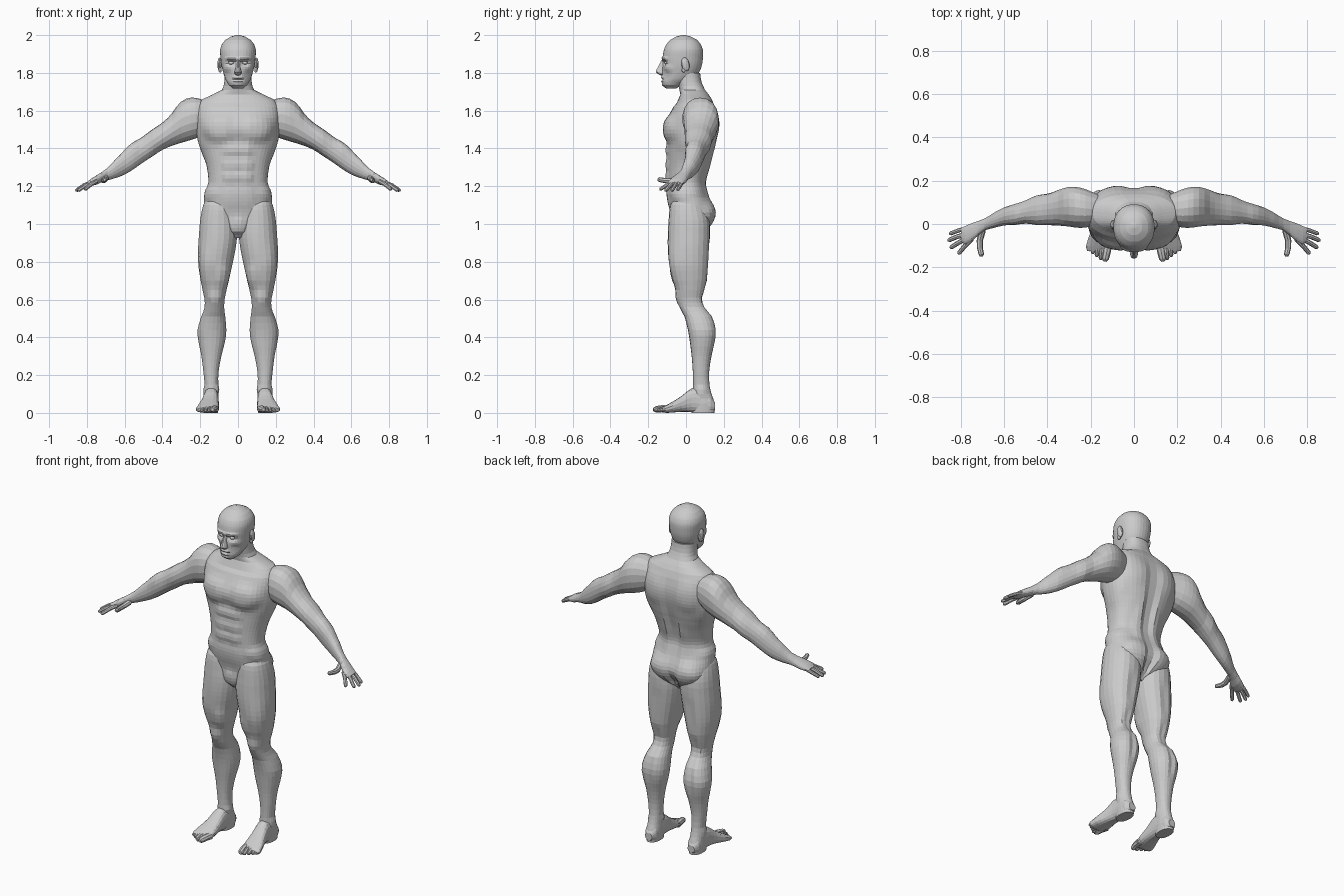
import bpy, bmesh, math
from mathutils import Vector

skin = bpy.data.materials.new("grey_clay")
skin.diffuse_color = (0.6, 0.6, 0.6, 1)

VERTICAL = lambda t, a, b: Vector((a, b, t))   # slices stacked along z
DEPTH = lambda t, a, b: Vector((a, t, b))      # slices along y
SIDEWAYS = lambda t, a, b: Vector((t, a, b))   # slices along x


def finish(name, bm, mirror):
    bmesh.ops.recalc_face_normals(bm, faces=bm.faces)
    me = bpy.data.meshes.new(name)
    bm.to_mesh(me)
    bm.free()
    me.materials.append(skin)
    ob = bpy.data.objects.new(name, me)
    bpy.context.collection.objects.link(ob)
    if mirror:
        ob.modifiers.new("mirror", 'MIRROR').use_mirror_merge = False
    return ob


def skin_rings(bm, rings):
    """Bridge rings of points with quads and cap both ends."""
    vs = [[bm.verts.new(p) for p in r] for r in rings]
    n = len(vs[0])
    for r, s in zip(vs, vs[1:]):
        for i in range(n):
            j = (i + 1) % n
            bm.faces.new((r[i], r[j], s[j], s[i]))
    bm.faces.new(vs[0])
    bm.faces.new(vs[-1])


def resample(rings, step):
    """Catmull-Rom through the section table."""
    P = [Vector(r) for r in rings]
    P = [P[0]] + P + [P[-1]]
    out = []
    for a, b, c, d in zip(P, P[1:], P[2:], P[3:]):
        k = max(1, round(abs(c[0] - b[0]) / step))
        for i in range(k):
            t = i / k
            q = b * 2 + (c - a) * t + (a * 2 - b * 5 + c * 4 - d) * t**2 \
                + (b * 3 - a - c * 3 + d) * t**3
            q = q * 0.5
            q[0] = b[0] + (c[0] - b[0]) * t
            out.append(q)
    return out + [P[-1]]


def loft(name, rings, place, n=24, step=0.03, power=2.3, bumps=(), mirror=False):
    """Section = (position, centre, half width, low, high); bumps = (centre, radii, height)."""
    def power_sign(v):
        return math.copysign(abs(v) ** (2 / power), v)
    out = []
    for t, c, r, lo, hi in resample(rings, step):
        mid, h = (lo + hi) / 2, max((hi - lo) / 2, 0.001)
        r = max(r, 0.001)
        ring = []
        for i in range(n):
            ang = 2 * math.pi * (i + 0.5) / n
            da, db = r * power_sign(math.cos(ang)), h * power_sign(math.sin(ang))
            p = place(t, c + da, mid + db)
            nrm = (place(0, da / r**2, db / h**2)).normalized()
            amount = 0
            for ctr, rad, height in bumps:
                q = (abs(p.x), p.y, p.z)
                d = sum(((q[k] - ctr[k]) / rad[k]) ** 2 for k in range(3))
                amount += height * math.exp(-d * d)
            ring.append(p + nrm * amount)
        out.append(ring)
    bm = bmesh.new()
    skin_rings(bm, out)
    return finish(name, bm, mirror)


def digits(name, paths, n=8):
    """Tapered tubes with rounded tips; each path = (points, radius)."""
    bm = bmesh.new()
    for pts, rad in paths:
        P = [Vector(p) for p in pts]
        axis = (P[-1] - P[0]).normalized()
        u = axis.cross(Vector((0, 0, 1))).normalized()
        v = u.cross(axis)
        k = len(P)
        secs = [(p, rad * (1.05 - 0.2 * i / (k - 1))) for i, p in enumerate(P)]
        secs[-1] = (P[-1] - axis * rad * 0.7, rad * 0.88)
        secs.append((P[-1], rad * 0.45))
        skin_rings(bm, [[p + (u * math.cos(a) + v * math.sin(a)) * s
                         for a in (2 * math.pi * i / n for i in range(n))] for p, s in secs])
    return finish(name, bm, True)


def ball(name, loc, scale, rot=0, seg=12):
    bm = bmesh.new()
    bmesh.ops.create_uvsphere(bm, u_segments=seg, v_segments=8, radius=1)
    ca, sa = math.cos(rot), math.sin(rot)
    for v in bm.verts:
        x, y, z = (v.co[k] * scale[k] for k in range(3))
        v.co = Vector((x, y * ca - z * sa, y * sa + z * ca)) + Vector(loc)
    return finish(name, bm, True)


# Torso with neck: chest, belly, back and buttock muscles
muscles = [
    ((.095, -.10, 1.505), (.092, .10, .068), .024),                 # chest
    ((0, -.12, 1.50), (.014, .06, .09), -.012),                     # breastbone
    ((0, .15, 1.40), (.026, .10, .27), -.022),                      # spine
    ((.055, .12, 1.22), (.035, .08, .12), .008),                    # lower back
    ((.115, .16, 1.54), (.07, .07, .09), .010),                     # shoulder blade
    ((.19, .05, 1.43), (.05, .09, .09), .008),                      # flank
    ((.088, .13, 1.035), (.078, .09, .085), .030),                  # buttock
    ((0, .15, 1.02), (.018, .09, .10), -.035),                      # cleft
    ((.150, -.02, 1.165), (.06, .09, .035), .009),                  # hip
    ((0, -.10, 1.232), (.014, .04, .014), -.010),                   # navel
    ((0, -.08, .985), (.045, .06, .05), .014),                      # groin
    ((.03, -.04, 1.665), (.10, .03, .012), .006),                   # collarbone
]
muscles += [((.042, -.10, z), (.036, .06, .033), .010) for z in (1.39, 1.315, 1.25)]
muscles += [((.042, -.10, 1.14), (.05, .06, .06), .006)]
loft("torso", [
    (.925, 0, .035, -.04, .06), (.96, 0, .09, -.065, .10), (1.04, 0, .172, -.08, .13),
    (1.10, 0, .182, -.09, .13), (1.16, 0, .170, -.098, .112), (1.22, 0, .157, -.10, .10),
    (1.30, 0, .165, -.10, .122), (1.38, 0, .186, -.10, .148), (1.44, 0, .205, -.10, .163),
    (1.50, 0, .218, -.102, .172), (1.56, 0, .222, -.095, .170), (1.62, 0, .215, -.067, .155),
    (1.66, 0, .19, -.035, .138), (1.685, 0, .135, -.03, .122), (1.71, 0, .086, -.035, .102),
    (1.75, 0, .073, -.045, .083), (1.80, 0, .07, -.05, .075)],
    VERTICAL, n=44, step=.02, power=2.4, bumps=muscles)

# Head with brow, eye sockets, cheeks, lips and chin
face = [
    ((.035, -.12, 1.876), (.034, .04, .011), .008), ((.036, -.12, 1.853), (.022, .04, .014), -.013),
    ((.055, -.09, 1.825), (.024, .04, .02), .005), ((0, -.13, 1.776), (.026, .03, .007), .007),
    ((0, -.13, 1.765), (.03, .03, .004), -.004), ((0, -.13, 1.755), (.022, .03, .006), .006),
    ((0, -.12, 1.733), (.025, .03, .013), .005), ((.05, -.11, 1.79), (.02, .04, .03), -.005)]
loft("head", [
    (1.718, 0, .028, -.105, -.05), (1.735, 0, .048, -.122, -.02), (1.765, 0, .066, -.127, .03),
    (1.80, 0, .078, -.126, .068), (1.84, 0, .088, -.124, .084), (1.88, 0, .093, -.124, .090),
    (1.92, 0, .095, -.118, .090), (1.95, 0, .086, -.105, .079), (1.975, 0, .066, -.082, .058),
    (1.992, 0, .038, -.052, .026), (2.0, 0, .01, -.02, -.004)],
    VERTICAL, n=36, step=.009, power=2.2, bumps=face)
loft("nose", [
    (1.787, 0, .010, -.135, -.10), (1.795, 0, .020, -.150, -.10), (1.805, 0, .019, -.161, -.10),
    (1.83, 0, .012, -.149, -.10), (1.868, 0, .010, -.131, -.10)], VERTICAL, n=12, step=.012)
ball("eyes", (.035, -.101, 1.853), (.016, .013, .010))
ball("ears", (.097, -.003, 1.845), (.012, .021, .037), .2)
ball("ear_lobes", (.095, -.012, 1.815), (.009, .011, .013))

# Arms from shoulder to palm
loft("arms", [
    (.12, .07, .05, 1.51, 1.63), (.20, .07, .082, 1.465, 1.662), (.25, .075, .094, 1.445, 1.666),
    (.30, .08, .092, 1.43, 1.642), (.35, .075, .083, 1.415, 1.588), (.40, .068, .068, 1.395, 1.537),
    (.45, .063, .064, 1.36, 1.502), (.50, .055, .054, 1.328, 1.466), (.55, .045, .048, 1.292, 1.432),
    (.60, .035, .042, 1.262, 1.39), (.65, .016, .035, 1.243, 1.341), (.69, -.002, .028, 1.232, 1.298),
    (.72, -.02, .034, 1.222, 1.275), (.75, -.038, .042, 1.208, 1.257),
    (.78, -.052, .043, 1.201, 1.238), (.80, -.05, .032, 1.198, 1.222)],
    SIDEWAYS, n=18, step=.026, power=2.2, mirror=True, bumps=[
        ((.30, .08, 1.62), (.07, .10, .08), .006), ((.42, .02, 1.46), (.06, .06, .06), .006),
        ((.42, .12, 1.42), (.07, .06, .06), .006), ((.355, .07, 1.58), (.025, .12, .05), -.006),
        ((.57, .03, 1.41), (.04, .06, .05), .006)])

# Fingers and thumb
digits("fingers", [
    ([(.765, -.022, 1.222), (.805, -.028, 1.206), (.853, -.045, 1.180)], .0105),
    ([(.765, -.045, 1.224), (.815, -.058, 1.205), (.860, -.076, 1.176)], .0115),
    ([(.765, -.062, 1.224), (.805, -.083, 1.205), (.849, -.110, 1.176)], .0115),
    ([(.75, -.070, 1.226), (.780, -.100, 1.208), (.812, -.138, 1.182)], .0115),
    ([(.70, -.03, 1.242), (.712, -.075, 1.230), (.712, -.110, 1.230), (.706, -.150, 1.234)], .015)])

# Legs from hip to heel
loft("legs", [
    (1.16, .105, .05, -.05, .07), (1.10, .104, .081, -.083, .10), (1.02, .105, .096, -.092, .125),
    (.95, .105, .102, -.096, .128), (.87, .112, .100, -.096, .125), (.78, .120, .090, -.088, .120),
    (.70, .123, .075, -.070, .112), (.65, .124, .064, -.055, .100), (.61, .124, .055, -.045, .090),
    (.56, .125, .052, -.034, .102), (.51, .131, .064, -.008, .140), (.44, .138, .077, .010, .160),
    (.38, .139, .071, .020, .155), (.30, .141, .053, .030, .135), (.22, .143, .041, .036, .123),
    (.15, .141, .036, .038, .124), (.10, .141, .037, .035, .135), (.05, .141, .040, .03, .152),
    (.0, .141, .036, .03, .150)],
    VERTICAL, n=22, step=.03, power=2.2, mirror=True, bumps=[
        ((.075, -.06, .72), (.035, .06, .06), .010), ((.17, -.05, .78), (.04, .06, .10), .006),
        ((.124, -.05, .61), (.035, .04, .035), .010), ((.125, .10, .60), (.02, .05, .08), -.008),
        ((.138, .16, .44), (.014, .06, .10), -.008), ((.10, .06, .125), (.02, .03, .025), .007),
        ((.18, .08, .115), (.02, .03, .025), .007), ((.12, .13, .85), (.014, .05, .14), -.006)])

# Feet and toes
loft("feet", [
    (.154, .141, .022, .015, .055), (.13, .141, .036, .0, .09), (.08, .141, .039, .0, .125),
    (.03, .143, .040, .004, .130), (-.02, .149, .046, .006, .092), (-.07, .157, .056, .002, .060),
    (-.105, .163, .060, .0, .040), (-.125, .163, .054, .004, .028)],
    DEPTH, n=18, step=.025, power=2.5, mirror=True)
toes = [([(.120, -.09, .021), (.126, -.13, .022), (.135, -.173, .018)], .0195)]
for i in range(4):
    x, tip = .150 + .0185 * i, -.166 + .014 * i
    toes.append(([(x - .004, -.085, .026), (x, tip + .035, .024), (x + .004, tip, .012)], .0115))
digits("toes", toes)
